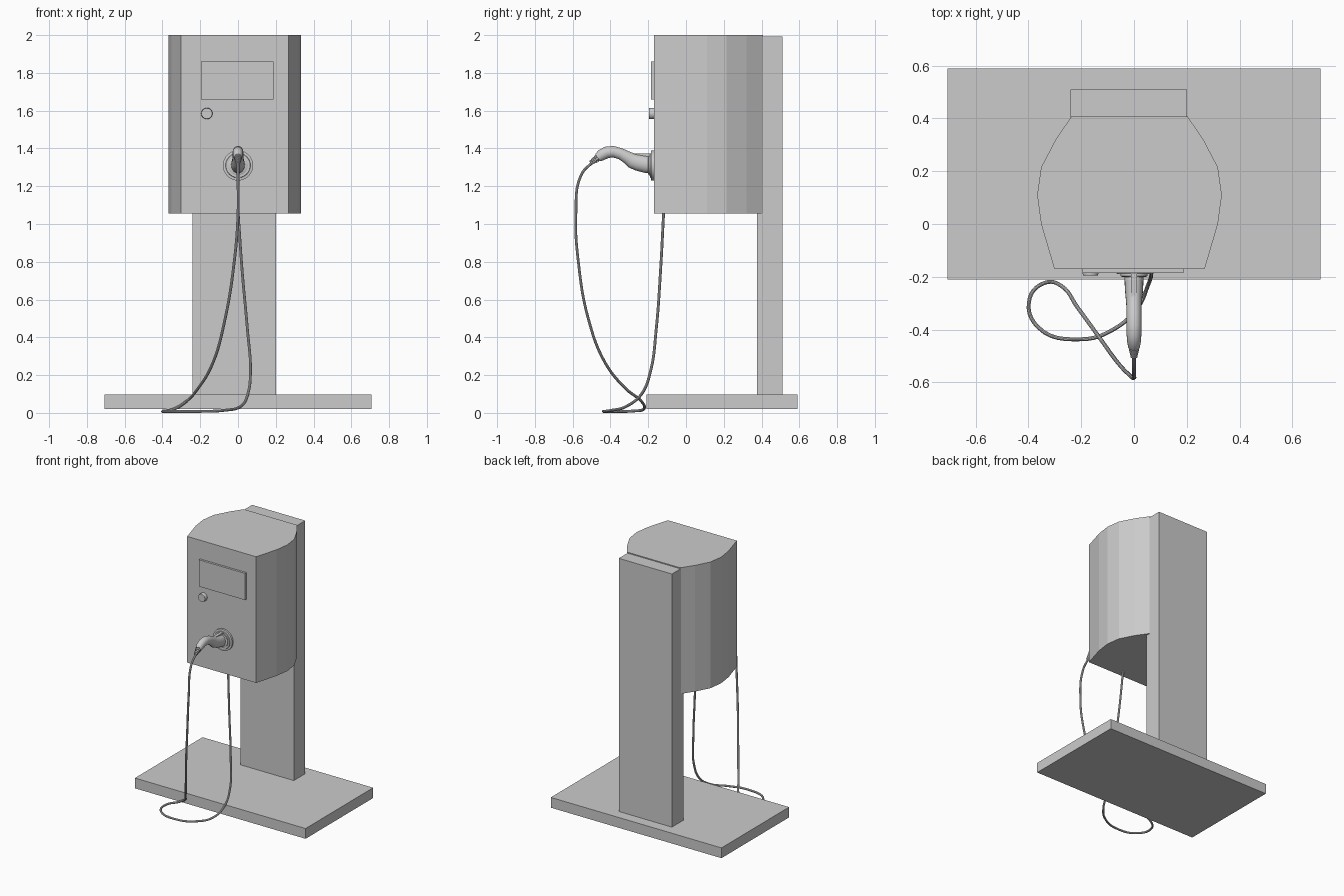
import bpy, bmesh
from math import pi, sin, cos
from mathutils import Vector

if "Cube" in bpy.data.objects:
    bpy.data.objects.remove(bpy.data.objects["Cube"])


def mesh_object(name, bm, smooth=False):
    bmesh.ops.recalc_face_normals(bm, faces=bm.faces)
    me = bpy.data.meshes.new(name)
    bm.to_mesh(me)
    bm.free()
    ob = bpy.data.objects.new(name, me)
    bpy.context.collection.objects.link(ob)
    if smooth:
        bpy.ops.object.select_all(action='DESELECT')
        ob.select_set(True)
        bpy.context.view_layer.objects.active = ob
        bpy.ops.object.shade_smooth_by_angle(angle=0.6)
    return ob


def loft(name, rings, smooth=False):
    bm = bmesh.new()
    loops = [[bm.verts.new(p) for p in r] for r in rings]
    n = len(loops[0])
    for a, b in zip(loops, loops[1:]):
        for i in range(n):
            j = (i + 1) % n
            bm.faces.new((a[i], a[j], b[j], b[i]))
    bm.faces.new(loops[0])
    bm.faces.new(loops[-1])
    return mesh_object(name, bm, smooth)


def box(name, x0, x1, y0, y1, z0, z1):
    outline = [(x0, y0), (x1, y0), (x1, y1), (x0, y1)]
    return loft(name, [[(x, y, z) for x, y in outline] for z in (z0, z1)])


def turned(name, x, z, profile, n=32):
    """Solid turned around the y direction; profile is (y, radius)."""
    return loft(name, [[(x + r * cos(2 * pi * i / n), y, z + r * sin(2 * pi * i / n))
                        for i in range(n)] for y, r in profile], True)


def tube(name, sections, n=20):
    """Elliptical sections (y, z, half width, half height) along a bent path at x = 0."""
    rings = []
    for k, (y, z, w, h) in enumerate(sections):
        a, b = sections[max(k - 1, 0)], sections[min(k + 1, len(sections) - 1)]
        t = Vector((0, b[0] - a[0], b[1] - a[1])).normalized()
        up = Vector((0, t.z, -t.y))
        rings.append([Vector((w * cos(2 * pi * i / n), y, z)) + up * h * sin(2 * pi * i / n)
                      for i in range(n)])
    return loft(name, rings, True)


# Stand
box("base_plate", -0.707, 0.707, -0.21, 0.59, 0.02, 0.097)
box("column", -0.24, 0.20, 0.375, 0.51, 0.097, 1.993)

# Faceted cabinet
half = [(0.285, -0.17), (0.335, 0.0), (0.35, 0.11), (0.335, 0.215), (0.28, 0.32), (0.22, 0.408)]
outline = [(x - 0.017, y) for x, y in half] + [(-x - 0.017, y) for x, y in reversed(half)]
loft("cabinet", [[(x, y, z) for x, y in outline] for z in (1.055, 2.0)])

# Front panel parts
box("screen", -0.195, 0.188, -0.186, -0.165, 1.66, 1.86)
turned("button", -0.165, 1.585, [(-0.165, 0.03), (-0.187, 0.03), (-0.196, 0.028)], 24)
turned("socket_flange", 0, 1.31,
       [(-0.165, 0.08), (-0.184, 0.08), (-0.186, 0.066), (-0.190, 0.064), (-0.190, 0.05)])

# Charging plug
tube("plug_handle", [
    (-0.175, 1.310, 0.036, 0.044), (-0.215, 1.316, 0.036, 0.045), (-0.255, 1.325, 0.034, 0.043),
    (-0.285, 1.335, 0.031, 0.040), (-0.312, 1.353, 0.029, 0.033), (-0.345, 1.371, 0.028, 0.030),
    (-0.385, 1.383, 0.028, 0.030), (-0.420, 1.379, 0.028, 0.031), (-0.448, 1.365, 0.026, 0.030),
    (-0.465, 1.352, 0.022, 0.024)])
box("plug_latch", -0.011, 0.011, -0.285, -0.18, 1.355, 1.372)
turned("plug_collar", 0, 1.31, [(-0.18, 0.052), (-0.197, 0.052), (-0.2, 0.046)])

# Ribbed strain relief
ribs = []
for i in range(5):
    y, z, r = -0.462 - 0.009 * i, 1.354 - 0.0065 * i, 0.022 - 0.0022 * i
    ribs += [(y, z, r, r), (y - 0.005, z - 0.0036, r, r),
             (y - 0.006, z - 0.0043, r - 0.005, r - 0.005),
             (y - 0.008, z - 0.0058, r - 0.005, r - 0.005)]
tube("strain_relief", ribs, 16)

# Cable from plug to the ground loop and back up into the cabinet
path = [(0, -0.49, 1.332), (0, -0.555, 1.26), (0, -0.583, 1.05), (-0.02, -0.570, 0.80),
        (-0.07, -0.515, 0.49), (-0.135, -0.425, 0.26), (-0.215, -0.315, 0.125),
        (-0.275, -0.235, 0.06), (-0.335, -0.222, 0.022), (-0.395, -0.28, 0.010),
        (-0.365, -0.39, 0.008), (-0.20, -0.437, 0.008), (-0.07, -0.395, 0.014),
        (0.015, -0.315, 0.035), (0.052, -0.235, 0.10), (0.066, -0.188, 0.22),
        (0.050, -0.158, 0.44), (0.022, -0.135, 0.75), (0, -0.118, 1.07)]
cu = bpy.data.curves.new("cable", 'CURVE')
cu.dimensions = '3D'
cu.bevel_depth = 0.0075
cu.bevel_resolution = 3
cu.use_fill_caps = True
sp = cu.splines.new('BEZIER')
sp.resolution_u = 6
sp.bezier_points.add(len(path) - 1)
for p, co in zip(sp.bezier_points, path):
    p.co = co
    p.handle_left_type = p.handle_right_type = 'AUTO'
cable = bpy.data.objects.new("cable", cu)
bpy.context.collection.objects.link(cable)
bpy.ops.object.select_all(action='DESELECT')
cable.select_set(True)
bpy.context.view_layer.objects.active = cable
bpy.ops.object.convert(target='MESH')
bpy.ops.object.shade_smooth_by_angle(angle=0.6)
